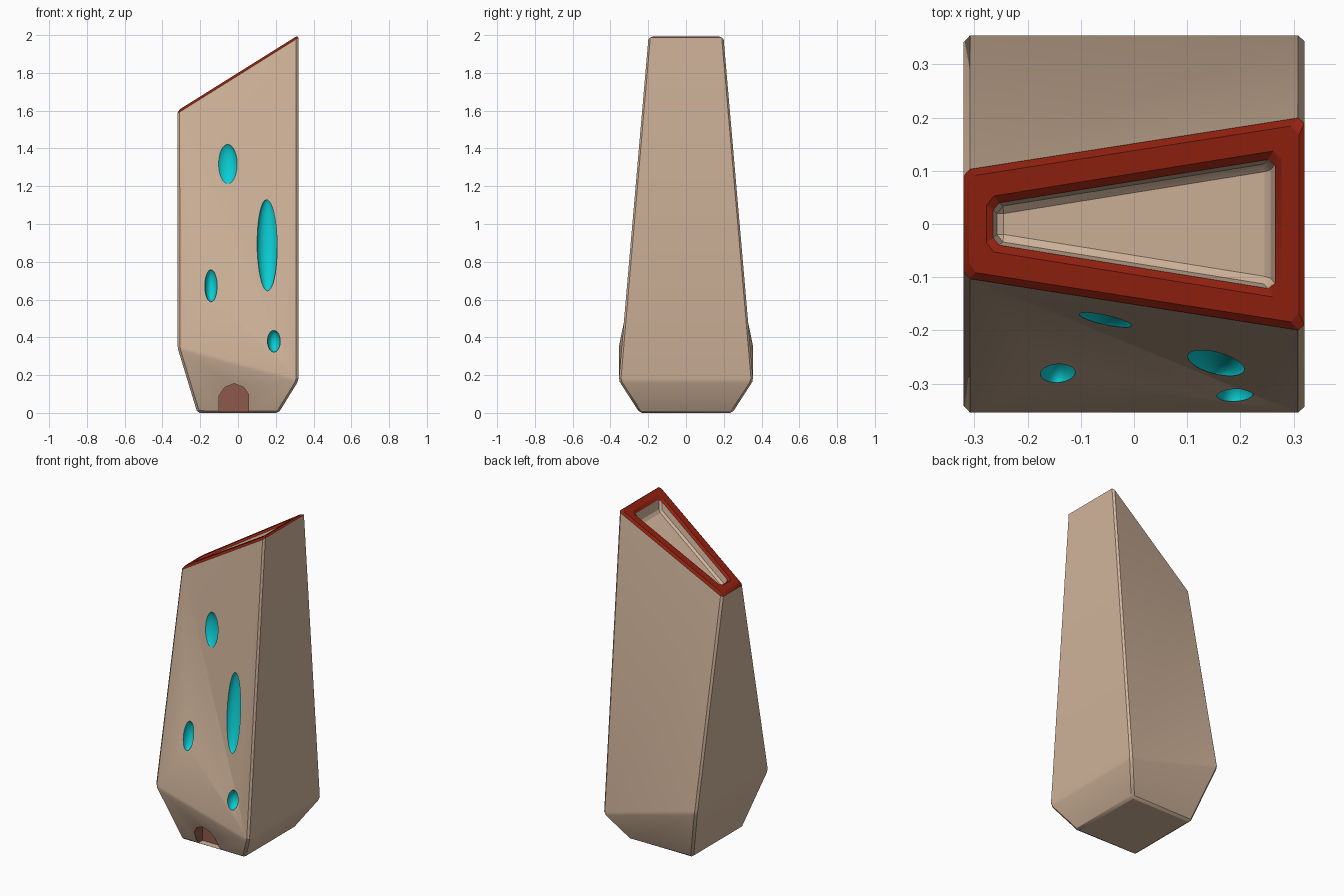
import bpy, bmesh, math
from mathutils import Matrix

if "Cube" in bpy.data.objects:
    bpy.data.objects.remove(bpy.data.objects["Cube"])


def material(name, rgb):
    m = bpy.data.materials.new(name)
    m.diffuse_color = (*rgb, 1)
    m.use_nodes = True
    m.node_tree.nodes["Principled BSDF"].inputs["Base Color"].default_value = m.diffuse_color
    return m


MATS = [material("beige_clay", (0.64, 0.46, 0.33)),
        material("red_rim", (0.28, 0.015, 0.005)),
        material("cyan_glaze", (0.003, 0.62, 0.66)),
        material("brown_door", (0.27, 0.10, 0.07))]


def make_object(name, bm):
    bmesh.ops.recalc_face_normals(bm, faces=bm.faces[:])
    me = bpy.data.meshes.new(name)
    bm.to_mesh(me)
    bm.free()
    for m in MATS:
        me.materials.append(m)
    ob = bpy.data.objects.new(name, me)
    bpy.context.collection.objects.link(ob)
    return ob


def slope(x):
    """Height of the slanted top plane."""
    return 1.8 + 0.625 * x


# Vase body: stacked four-cornered rings (left x, left y, left z, right x, right y, right z)
bm = bmesh.new()
rings = []
for xl, yl, zl, xr, yr, zr in [
        (-0.215, 0.245, 0.0, 0.215, 0.245, 0.0),
        (-0.32, 0.357, 0.345, 0.32, 0.357, 0.17),
        (-0.32, 0.10, 1.6, 0.32, 0.20, 2.0),
        (-0.267, 0.04, slope(-0.267), 0.267, 0.126, slope(0.267)),
        (-0.255, 0.03, slope(-0.255) - 0.07, 0.255, 0.112, slope(0.255) - 0.07)]:
    rings.append([bm.verts.new(p) for p in
                  [(xl, -yl, zl), (xr, -yr, zr), (xr, yr, zr), (xl, yl, zl)]])
bm.faces.new(rings[0][::-1])
for a, b in zip(rings, rings[1:]):
    for i in range(4):
        j = (i + 1) % 4
        bm.faces.new((a[i], a[j], b[j], b[i]))
bm.faces.new(rings[-1])
hard_edges = bm.edges[:]

# Diagonal folds on the twisted front and back, then chamfer the real edges
low, mid, top = rings[:3]
for pair in [(top[0], mid[1]), (top[3], mid[2])]:
    bmesh.ops.connect_verts(bm, verts=pair)
bmesh.ops.bevel(bm, geom=hard_edges, offset=0.012, segments=1,
                affect='EDGES', clamp_overlap=True)

# Red on every face lying close to the slanted top plane
for f in bm.faces:
    c = f.calc_center_median()
    f.material_index = 1 if c.z - slope(c.x) > -0.018 else 0
body = make_object("vase_body", bm)

# Oval dents in the front: x, y, z, half width, half height
cutters = []
for x, y, z, w, h in [(-0.06, -0.20, 1.315, 0.057, 0.117),
                      (0.155, -0.258, 0.89, 0.055, 0.247),
                      (-0.143, -0.285, 0.675, 0.033, 0.088),
                      (0.19, -0.323, 0.38, 0.034, 0.059)]:
    bm = bmesh.new()
    bmesh.ops.create_uvsphere(bm, u_segments=32, v_segments=20, radius=1)
    tilt = Matrix.Rotation(math.radians(-7), 4, 'X')
    bm.transform(Matrix.Translation((x, y, z)) @ tilt @ Matrix.Diagonal((w, 0.045, h, 1)))
    for f in bm.faces:
        f.material_index = 2
    cutters.append(make_object("dent_cutter", bm))

# Arched doorway recess with a beige floor
bm = bmesh.new()
arch = [(-0.1, 0.008), (-0.1, 0.09), (-0.07, 0.135), (-0.02, 0.155),
        (0.03, 0.135), (0.055, 0.10), (0.055, 0.008)]
face = bm.faces.new([bm.verts.new((x, -0.5, z)) for x, z in arch])
ext = bmesh.ops.extrude_face_region(bm, geom=[face])
for v in ext["geom"]:
    if isinstance(v, bmesh.types.BMVert):
        v.co.y = -0.205
for f in bm.faces:
    f.material_index = 0 if f.calc_center_median().z < 0.01 else 3
cutters.append(make_object("door_cutter", bm))

# Cut everything and discard the cutters
bpy.context.view_layer.objects.active = body
body.select_set(True)
for c in cutters:
    c.hide_render = True
    mod = body.modifiers.new("cut", 'BOOLEAN')
    mod.operation = 'DIFFERENCE'
    mod.solver = 'EXACT'
    mod.object = c
    bpy.ops.object.modifier_apply(modifier=mod.name)
    bpy.data.objects.remove(c)
bpy.ops.object.shade_smooth_by_angle(angle=math.radians(24))
